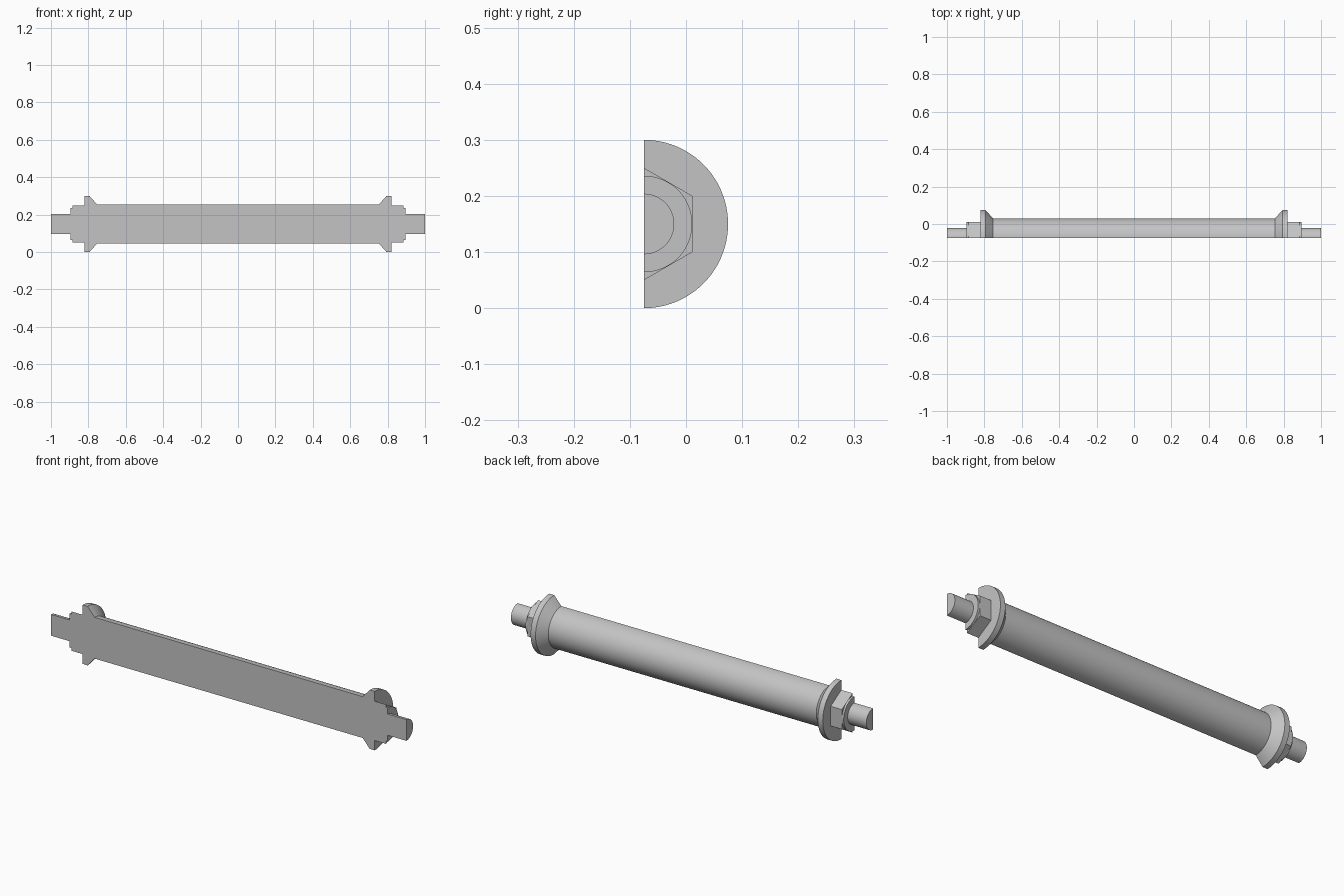
import bpy, bmesh, math

cube = bpy.data.objects.get("Cube")
if cube:
    bpy.data.objects.remove(cube, do_unlink=True)

AXIS_Y, AXIS_Z = -0.075, 0.15
SEGMENTS = 48  # around the half turn, divisible by 3 so the nut corners land on vertices

# One end, from the tip inwards: x, radius, number of sides (0 = round)
stub = [(1.0, 0.054, 0), (0.895, 0.054, 0)]
washer = [(0.895, 0.086, 0), (0.885, 0.086, 0)]
nut = [(0.885, 0.1, 6), (0.822, 0.1, 6)]
flange = [(0.822, 0.15, 0), (0.794, 0.15, 0), (0.754, 0.105, 0)]
half = stub + washer + nut + flange
sections = half + [(-x, r, s) for x, r, s in reversed(half)]


def radius_at(angle, radius, sides):
    """Radius of a round or polygonal section at an angle."""
    if not sides:
        return radius
    step = 2 * math.pi / sides
    return radius * math.cos(step / 2) / math.cos(angle % step - step / 2)


def half_ring(bm, x, radius, sides):
    ring = []
    for i in range(SEGMENTS + 1):
        a = math.pi * i / SEGMENTS
        r = radius_at(a, radius, sides)
        ring.append(bm.verts.new((x, AXIS_Y + r * math.sin(a), AXIS_Z + r * math.cos(a))))
    return ring


# Half roller: skin the sections, cap both tips and close the flat cut face
bm = bmesh.new()
rings = [half_ring(bm, *s) for s in sections]
for a, b in zip(rings, rings[1:]):
    for i in range(SEGMENTS):
        bm.faces.new((a[i], a[i + 1], b[i + 1], b[i]))
bm.faces.new(rings[0])
bm.faces.new(rings[-1])
bm.faces.new([r[0] for r in rings] + [r[-1] for r in reversed(rings)])
bmesh.ops.recalc_face_normals(bm, faces=bm.faces[:])

mesh = bpy.data.meshes.new("half_roller")
bm.to_mesh(mesh)
bm.free()
roller = bpy.data.objects.new("half_roller", mesh)
bpy.context.collection.objects.link(roller)

# Plain grey metal
grey = bpy.data.materials.new("grey")
grey.use_nodes = True
colour = (0.55, 0.55, 0.55, 1)
grey.diffuse_color = colour
grey.node_tree.nodes["Principled BSDF"].inputs["Base Color"].default_value = colour
mesh.materials.append(grey)

# Smooth round surfaces, crisp edges
bpy.ops.object.select_all(action="DESELECT")
roller.select_set(True)
bpy.context.view_layer.objects.active = roller
bpy.ops.object.shade_smooth_by_angle(angle=math.radians(30))
